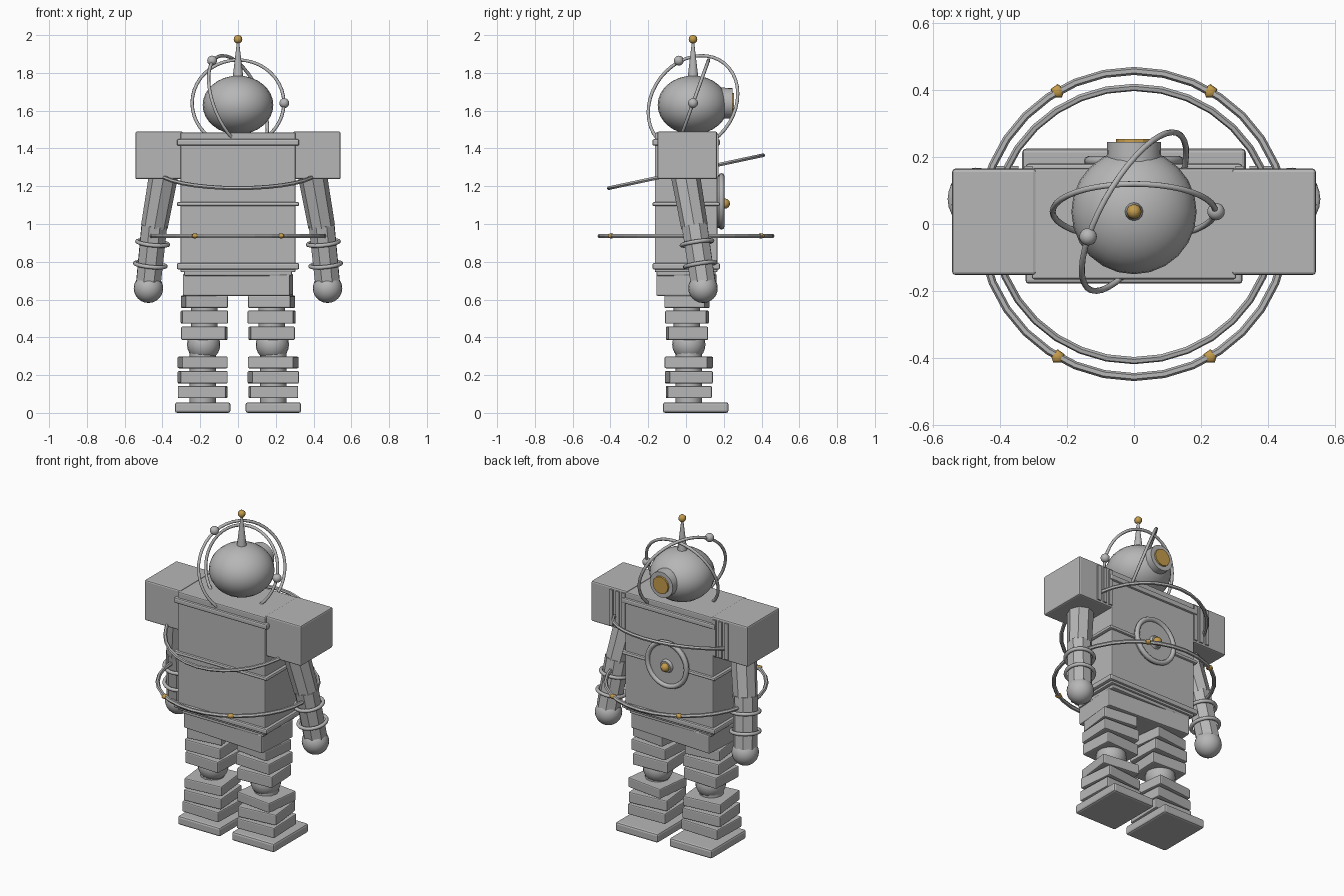
import bpy, math
from mathutils import Vector, Matrix

if "Cube" in bpy.data.objects:
    bpy.data.objects.remove(bpy.data.objects["Cube"])


def material(name, rgb):
    m = bpy.data.materials.new(name)
    m.diffuse_color = (*rgb, 1)
    m.use_nodes = True
    m.node_tree.nodes["Principled BSDF"].inputs["Base Color"].default_value = m.diffuse_color
    return m


STEEL = material("steel grey", (0.47, 0.47, 0.47))
GOLD = material("gold", (0.55, 0.33, 0.07))
Z = Vector((0, 0, 1))


def finish(name, mat=STEEL, smooth=0):
    o = bpy.context.object
    o.name = name
    o.data.materials.append(mat)
    if smooth:
        bpy.ops.object.shade_smooth_by_angle(angle=math.radians(smooth))
    return o


def box(name, lo, hi, bevel=0.007, turn=0):
    lo, hi = Vector(lo), Vector(hi)
    bpy.ops.mesh.primitive_cube_add(size=1)
    o = finish(name)
    o.data.transform(Matrix.Diagonal((*(hi - lo), 1)))
    o.location = (lo + hi) / 2
    o.rotation_euler.z = math.radians(turn)
    if bevel:
        b = o.modifiers.new("soft edges", 'BEVEL')
        b.width, b.segments = bevel, 2
    return o


def ball(name, loc, r, mat=STEEL, scale=(1, 1, 1), seg=20, rings=12):
    bpy.ops.mesh.primitive_uv_sphere_add(segments=seg, ring_count=rings, radius=r, location=loc)
    o = finish(name, mat, 50)
    o.scale = scale
    return o


def rod(name, a, b, r1, r2, sides, mat=STEEL, smooth=0):
    a, b = Vector(a), Vector(b)
    bpy.ops.mesh.primitive_cone_add(vertices=sides, radius1=r1, radius2=r2,
                                    depth=(b - a).length, location=(a + b) / 2,
                                    rotation=Z.rotation_difference(b - a).to_euler())
    return finish(name, mat, smooth)


def ring(name, loc, r, tube, axis=(0, 0, 1), seg=32, sides=6, smooth=0):
    bpy.ops.mesh.primitive_torus_add(major_radius=r, minor_radius=tube, major_segments=seg,
                                     minor_segments=sides, location=loc,
                                     rotation=Z.rotation_difference(Vector(axis)).to_euler())
    return finish(name, STEEL, smooth)


# Torso with trim bands and pelvis
box("torso", (-0.305, -0.165, 0.745), (0.305, 0.167, 1.485))
for name, z, h in (("collar_trim", 1.432, 0.017), ("waist_trim", 1.105, 0.011), ("hip_trim", 0.776, 0.017)):
    box(name, (-0.324, -0.178, z - h), (0.324, 0.18, z + h), 0.009)
box("pelvis_step", (-0.285, -0.155, 0.725), (0.285, 0.155, 0.76))
box("pelvis", (-0.284, -0.14, 0.62), (0.284, 0.145, 0.735), turn=-3.5)

# Head, antenna and eye
HEAD = Vector((0, 0.037, 1.63))
ball("head", HEAD, 0.187, scale=(1, 1, 0.83), seg=24, rings=16)
rod("antenna", (0, 0.037, 1.76), (0, 0.037, 1.965), 0.03, 0.006, 12, smooth=40)
ball("antenna_tip", (0, 0.037, 1.978), 0.023, GOLD, seg=8, rings=6)
rod("eye_socket", (0, 0.16, 1.64), (0, 0.245, 1.64), 0.083, 0.08, 20, smooth=40)
rod("eye_lens", (0, 0.24, 1.64), (0, 0.254, 1.64), 0.055, 0.053, 12, GOLD)

# Orbit rings around the head, each carrying a bead
CENTRE = Vector((0, 0.037, 1.64))
ring("upright_orbit", CENTRE, 0.243, 0.009, (0, -0.94, 0.34), 40, 8, 50)
ball("upright_orbit_bead", CENTRE + Vector((0.245, 0, 0)), 0.026)
ring("tilted_orbit", CENTRE, 0.268, 0.009, (0.82, -0.47, 0.35), 40, 8, 50)
ball("tilted_orbit_bead", CENTRE + Vector((-0.137, -0.075, 0.225)), 0.026)

# Large rings around the body
ring("chest_ring", (0, 0, 1.277), 0.417, 0.011, (0, -math.sin(0.21), math.cos(0.21)))
ring("waist_ring", (0, 0, 0.937), 0.457, 0.012)
for sx in (-1, 1):
    for sy in (-1, 1):
        stud = ball("waist_ring_stud", (sx * 0.228, sy * 0.396, 0.937), 0.022, GOLD, (1, 1, 0.65), 5, 4)

# Round hatch on the back
rod("hatch", (0, 0.15, 1.12), (0, 0.188, 1.12), 0.14, 0.14, 28, smooth=40)
ring("hatch_rim", (0, 0.188, 1.12), 0.135, 0.015, (0, 1, 0), 28, 8, 60)
rod("hatch_hub", (0, 0.18, 1.11), (0, 0.205, 1.11), 0.045, 0.035, 16, smooth=40)
ball("hatch_knob", (0, 0.206, 1.108), 0.027, GOLD, seg=12, rings=8)

# Arms and legs; block rows: bottom, top, half width, half depth, turn for left / right
UPPER = ((0.555, 0.622, 0.113, 0.108, 7, -7), (0.472, 0.542, 0.122, 0.11, 2, -3), (0.386, 0.457, 0.118, 0.106, -3, 3))
LOWER = ((0.236, 0.298, 0.122, 0.115, 6, -7), (0.155, 0.222, 0.125, 0.115, 4, 6), (0.078, 0.143, 0.128, 0.118, -2, 2))
for s, side in ((-1, "left"), (1, "right")):
    # Shoulder block with thin ribs on its back
    x0, x1 = sorted((s * 0.292, s * 0.543))
    box(side + "_shoulder", (x0, -0.152, 1.237), (x1, 0.165, 1.49), 0.009)
    for k in range(3):
        x = s * (0.315 + 0.042 * k)
        box(side + "_shoulder_rib", (x - 0.012, 0.16, 1.25), (x + 0.012, 0.173, 1.475), 0)

    # Arm
    elbow, wrist = Vector((s * 0.443, 0.045, 0.985)), Vector((s * 0.474, 0.09, 0.69))
    rod(side + "_upper_arm", (s * 0.385, -0.012, 1.31), elbow, 0.078, 0.071, 8)
    ball(side + "_elbow", elbow, 0.068, seg=12, rings=8)
    rod(side + "_forearm", elbow + Vector((0, 0, 0.008)), wrist, 0.073, 0.07, 8)
    for t in (0.29, 0.68):
        ring(side + "_bracelet", elbow.lerp(wrist, t), 0.082, 0.011, elbow - wrist, 24, 8, 50)
    ball(side + "_hand", (s * 0.474, 0.09, 0.66), 0.078)

    # Leg
    for rows, x, y, part in ((UPPER, 0.178, 0.005, "thigh"), (LOWER, 0.187, 0.015, "shin")):
        for z0, z1, w, d, tl, tr in rows:
            box(f"{side}_{part}_block", (s * x - w, y - d, z0), (s * x + w, y + d, z1),
                turn=tl if s < 0 else tr)
        # Slim core joining the stacked blocks
        rod(f"{side}_{part}_core", (s * x, y, rows[-1][0] + 0.02), (s * x, y, rows[0][1] + 0.02), 0.07, 0.07, 12, smooth=40)
    ball(side + "_knee", (s * 0.182, 0.015, 0.362), 0.088)
    rod(side + "_ankle", (s * 0.187, 0.015, 0.03), (s * 0.187, 0.015, 0.1), 0.07, 0.07, 12, smooth=40)
    box(side + "_foot", (s * 0.187 - 0.147, -0.122, 0), (s * 0.187 + 0.147, 0.225, 0.056), 0.012)
